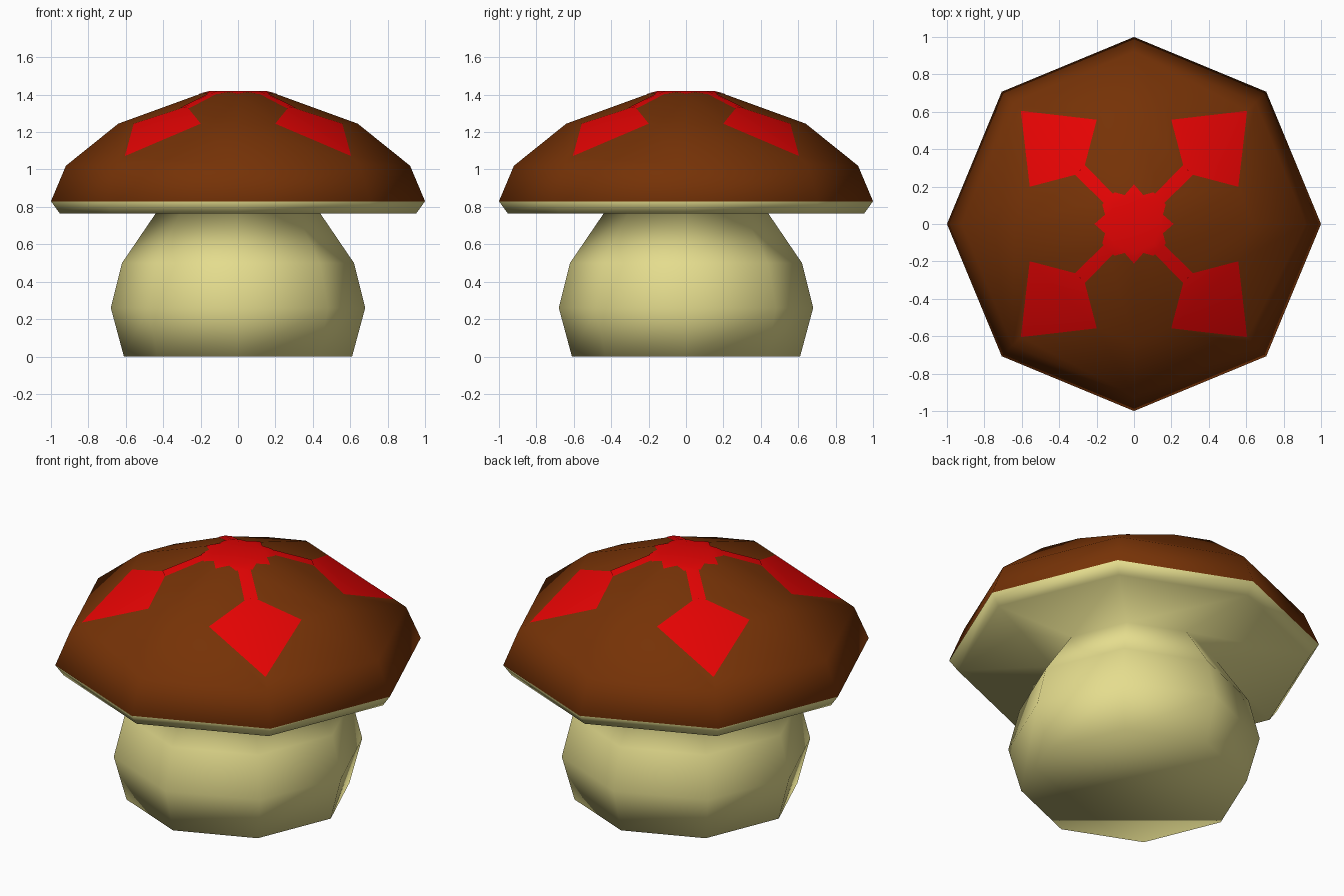
import bpy, bmesh
from math import cos, sin, pi
from mathutils import Vector, Matrix

if "Cube" in bpy.data.objects:
    bpy.data.objects.remove(bpy.data.objects["Cube"])

SIDES = 8


def material(name, rgb):
    m = bpy.data.materials.new(name)
    m.use_nodes = True
    m.diffuse_color = (*rgb, 1)
    bsdf = m.node_tree.nodes["Principled BSDF"]
    bsdf.inputs["Base Color"].default_value = (*rgb, 1)
    bsdf.inputs["Roughness"].default_value = 0.8
    return m


brown = material("cap brown", (0.18, 0.032, 0.002))
cream = material("stem cream", (0.78, 0.72, 0.27))
red = material("spot red", (0.78, 0.001, 0.001))


def lathe(profile, close_bottom=True):
    """Eight-sided turned shape from (radius, height) points, bottom to top."""
    bm = bmesh.new()
    rings = [[bm.verts.new((r * cos(2 * pi * i / SIDES), r * sin(2 * pi * i / SIDES), z))
              for i in range(SIDES)] for r, z in profile]
    for low, high in zip(rings, rings[1:]):
        for i in range(SIDES):
            j = (i + 1) % SIDES
            bm.faces.new((low[i], low[j], high[j], high[i]))
    bm.faces.new(rings[-1])
    if close_bottom:
        bm.faces.new(rings[0][::-1])
    bm.normal_update()
    return bm


def finish(bm, name, *mats):
    for f in bm.faces:
        f.smooth = True
    mesh = bpy.data.meshes.new(name)
    bm.to_mesh(mesh)
    bm.free()
    for m in mats:
        mesh.materials.append(m)
    ob = bpy.data.objects.new(name, mesh)
    bpy.context.collection.objects.link(ob)
    return ob


# Stem, flat underside and crown form one continuous skin
RIM, SHOULDER = 0.83, 1.245
stem = [(0.61, 0), (0.68, 0.26), (0.62, 0.5), (0.44, 0.765)]
underside = [(0.953, 0.765)]
crown = [(1, RIM), (0.92, 1.02), (0.64, SHOULDER), (0.2, 1.405), (0.15, 1.417)]
bm = lathe(stem + underside + crown)
for f in bm.faces:
    f.material_index = 1 if min(v.co.z for v in f.verts) < RIM - 0.01 else 0

# Red spots: cut the four diagonal shoulder corners off as kite-shaped facets
corners = [v for v in bm.verts if abs(v.co.z - SHOULDER) < 1e-4
           and min(abs(v.co.x), abs(v.co.y)) > 0.1]
for corner in corners:
    kite = []
    for edge in list(corner.link_edges):
        rise = edge.other_vert(corner).co.z - corner.co.z
        cut = 0.77 if rise < -0.01 else 0.575 if rise > 0.01 else 0.56
        kite.append(bmesh.utils.edge_split(edge, corner, cut)[1])
    bmesh.ops.connect_verts(bm, verts=kite)
    bmesh.ops.dissolve_verts(bm, verts=[corner])
    facet = min((f for f in kite[0].link_faces if all(v in f.verts for v in kite)),
                key=lambda f: len(f.verts))
    facet.material_index = 2
bm.normal_update()
body = finish(bm, "mushroom_body", brown, cream, red)

# Star and arms: convex outlines trimmed out of a copy of the crown
outlines = [
    [(0, 0), (0.155, -0.05), (0.212, 0), (0.155, 0.05)],                     # star tip
    [(0, 0), (0.155, 0.05), (0.17, 0.105), (0.105, 0.17), (0.05, 0.155)],    # star body
    [(0.162, 0.113), (0.315, 0.262), (0.262, 0.315), (0.113, 0.162)],        # arm
]
marks = bmesh.new()
scratch = bpy.data.meshes.new("scratch")
for outline in outlines:
    piece = lathe(crown, close_bottom=False)
    for a, b in zip(outline, outline[1:] + outline[:1]):
        bmesh.ops.bisect_plane(
            piece, geom=piece.verts[:] + piece.edges[:] + piece.faces[:], dist=1e-5,
            plane_co=Vector((*a, 0)), plane_no=Vector((b[1] - a[1], a[0] - b[0], 0)),
            clear_outer=True)
    for quarter in range(4):
        piece.to_mesh(scratch)
        marks.from_mesh(scratch)
        bmesh.ops.rotate(piece, verts=piece.verts, matrix=Matrix.Rotation(pi / 2, 3, 'Z'))
    piece.free()
bpy.data.meshes.remove(scratch)
bmesh.ops.remove_doubles(marks, verts=marks.verts, dist=1e-4)
bmesh.ops.translate(marks, verts=marks.verts, vec=(0, 0, 0.003))
star = finish(marks, "cap_star", red)

# The star shares the soft shading of the cap
mod = star.modifiers.new("cap shading", 'DATA_TRANSFER')
mod.object = body
mod.use_loop_data = True
mod.data_types_loops = {'CUSTOM_NORMAL'}
mod.loop_mapping = 'POLYINTERP_NEAREST'
